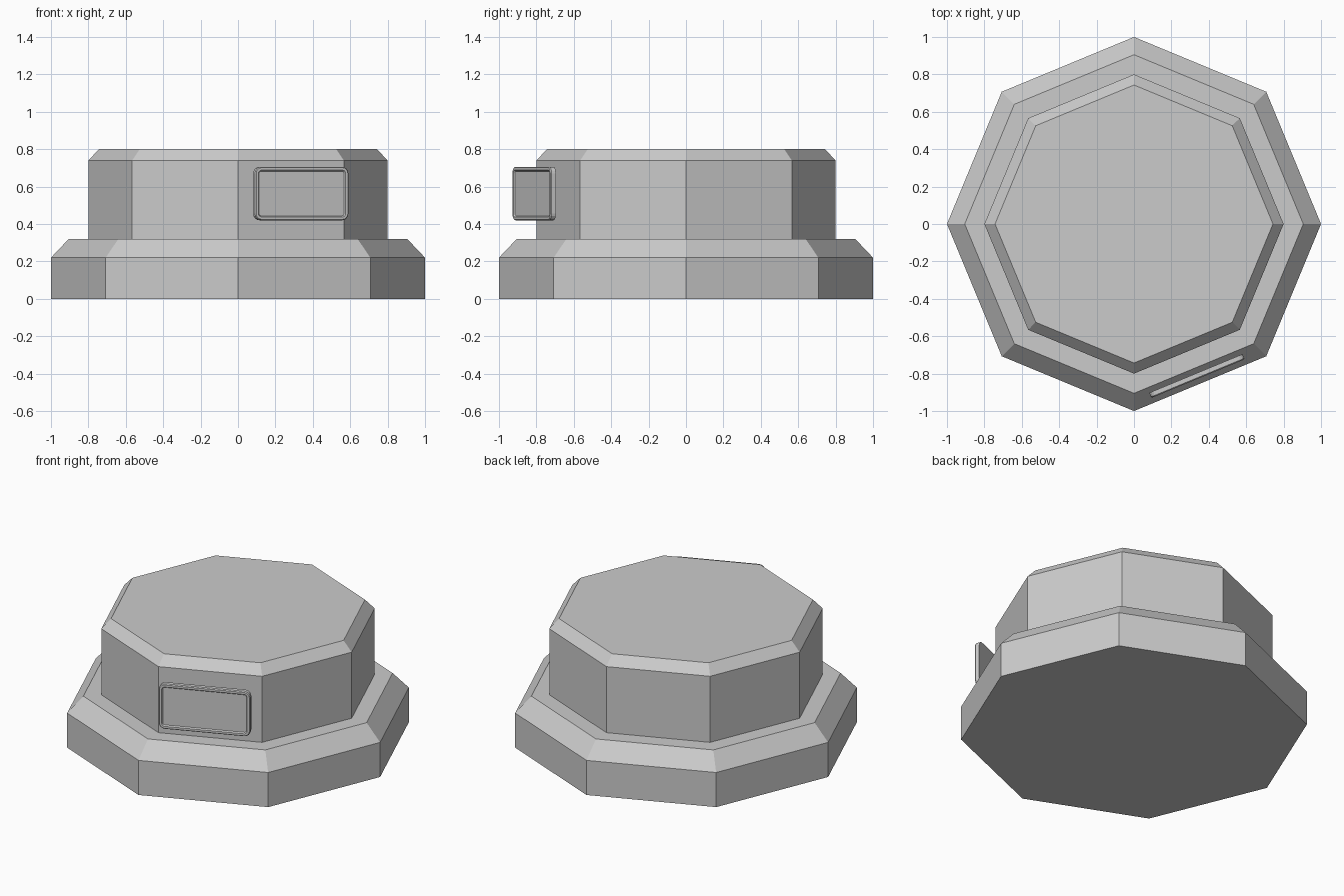
import bpy, bmesh
from math import cos, sin, pi, radians
from mathutils import Matrix, Vector

cube = bpy.data.objects.get("Cube")
if cube:
    bpy.data.objects.remove(cube, do_unlink=True)

grey = bpy.data.materials.new("stone_grey")
grey.use_nodes = True
colour = (0.6, 0.6, 0.6, 1)
grey.diffuse_color = colour
grey.node_tree.nodes["Principled BSDF"].inputs["Base Color"].default_value = colour


def loft(name, rings):
    """Skin a stack of closed outlines and cap both ends."""
    bm = bmesh.new()
    loops = [[bm.verts.new(p) for p in ring] for ring in rings]
    n = len(loops[0])
    for a, b in zip(loops, loops[1:]):
        for i in range(n):
            j = (i + 1) % n
            bm.faces.new((a[i], a[j], b[j], b[i]))
    bm.faces.new(loops[0][::-1])
    bm.faces.new(loops[-1])
    bmesh.ops.recalc_face_normals(bm, faces=bm.faces)
    mesh = bpy.data.meshes.new(name)
    bm.to_mesh(mesh)
    bm.free()
    mesh.materials.append(grey)
    obj = bpy.data.objects.new(name, mesh)
    bpy.context.collection.objects.link(obj)
    return obj


def octagon(radius, z):
    return [(radius * cos(i * pi / 4), radius * sin(i * pi / 4), z) for i in range(8)]


def rounded_rect(inset, depth, width=0.54, height=0.286, corner=0.035, steps=4):
    """Rounded outline in the local xy plane, shrunk by inset."""
    r = max(corner - inset, 0.008)
    cx, cy = width / 2 - inset - r, height / 2 - inset - r
    points = []
    for quarter, (sx, sy) in enumerate([(1, 1), (-1, 1), (-1, -1), (1, -1)]):
        for k in range(steps + 1):
            a = (quarter + k / steps) * pi / 2
            points.append((sx * cx + r * cos(a), sy * cy + r * sin(a), depth))
    return points


# Stepped octagonal pedestal with chamfered upper edges
pedestal = [(1, 0), (1, 0.22), (0.905, 0.32), (0.8, 0.32), (0.8, 0.74), (0.743, 0.8)]
loft("pedestal", [octagon(r, z) for r, z in pedestal])

# Name plate: rounded slab with a raised rim and sunken panel
plate = [(0, 0), (0, 0.024), (0.005, 0.03), (0.018, 0.03), (0.024, 0.022)]
plaque = loft("plaque", [rounded_rect(i, d) for i, d in plate])

# Stand the plate in front of the front-left facet
angle = radians(-67.5)
out = Vector((cos(angle), sin(angle), 0))
side = Vector((-sin(angle), cos(angle), 0))
basis = Matrix((side, Vector((0, 0, 1)), out)).transposed().to_4x4()
plaque.matrix_world = Matrix.Translation(out * 0.865 + Vector((0, 0, 0.563))) @ basis
